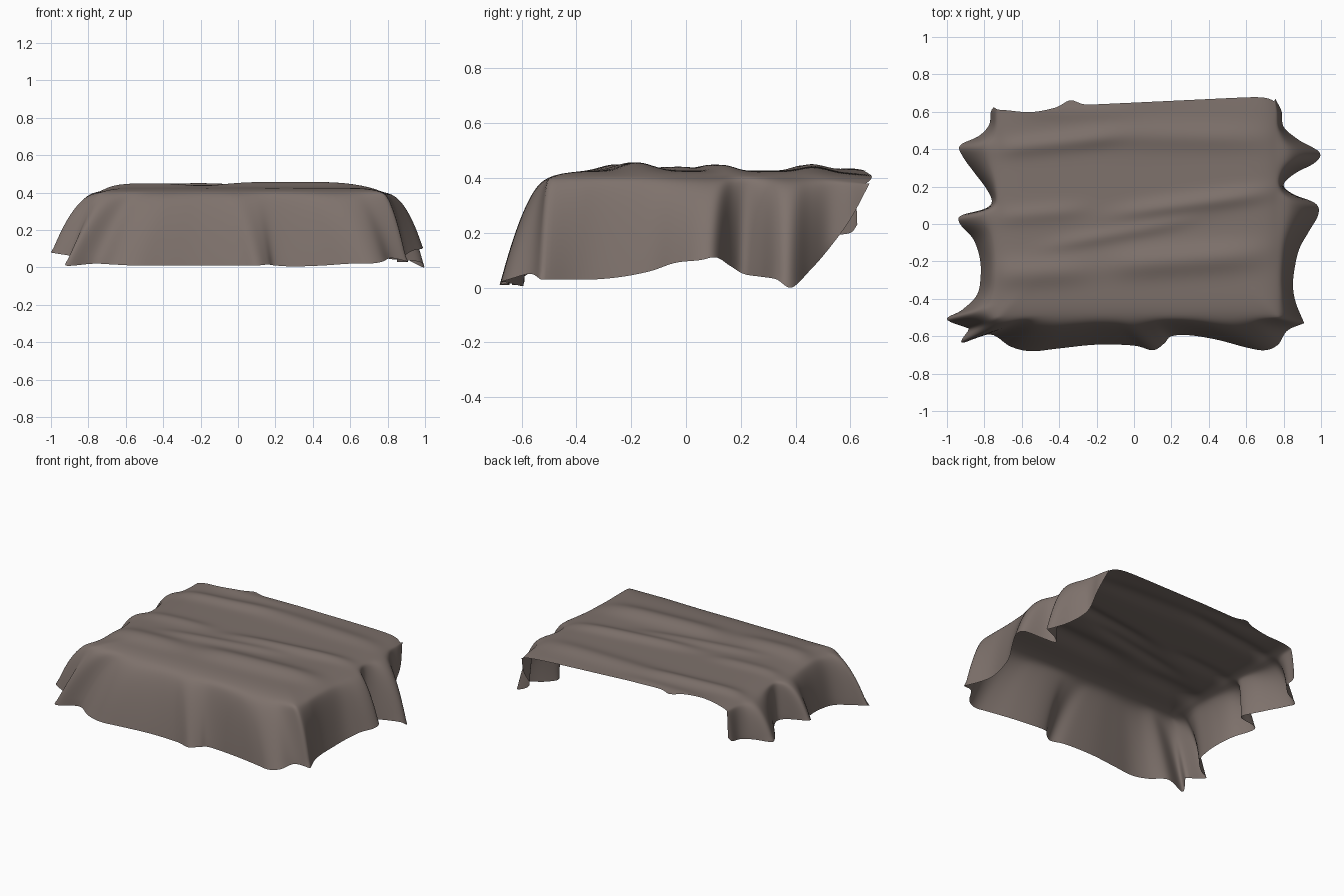
import bpy, bmesh, math
from mathutils import Vector

if "Cube" in bpy.data.objects:
    bpy.data.objects.remove(bpy.data.objects["Cube"])

NU, NV, NS = 110, 100, 18      # samples across, along the sides, down the skirt

# Hem of the three hanging sides: left and right run front to back, front runs left to right
LEFT = [(-.88, -.56, .06), (-1, -.51, .08), (-.92, -.46, .08), (-.84, -.38, .09),
        (-.82, -.28, .10), (-.825, -.18, .11), (-.86, -.08, .13), (-.93, 0, .16),
        (-.925, .045, .17), (-.80, .08, .16), (-.76, .12, .15), (-.79, .19, .15),
        (-.85, .27, .16), (-.915, .36, .17), (-.93, .42, .17), (-.83, .47, .18),
        (-.775, .53, .19), (-.765, .60, .20), (-.75, .625, .23)]
RIGHT = [(.91, -.53, .03), (.865, -.42, .03), (.85, -.33, .03), (.86, -.23, .04),
         (.885, -.13, .06), (.935, -.04, .09), (.985, .05, .10), (.97, .11, .11),
         (.85, .16, .08), (.80, .21, .05), (.86, .27, .04), (.97, .33, .03),
         (.99, .385, 0), (.88, .45, .06), (.80, .52, .14), (.79, .60, .25), (.755, .67, .38)]
FRONT = [(-.88, -.56, .06), (-.92, -.635, .01), (-.77, -.59, .02), (-.66, -.655, .015),
         (-.55, -.68, .01), (-.40, -.665, .01), (-.20, -.645, .01), (0, -.65, .01),
         (.10, -.675, .01), (.16, -.64, .015), (.20, -.60, .01), (.30, -.595, .005),
         (.45, -.62, .01), (.60, -.66, .02), (.70, -.675, .02), (.77, -.645, .03),
         (.82, -.57, .05), (.91, -.53, .03)]
# Wrinkles on the top: centre x, centre y, half length, slope, height, half width
RIDGES = [(-.55, -.26, .32, .05, .025, .07), (.28, -.19, .42, .07, .032, .075),
          (-.08, -.05, .38, .18, .016, .035), (.32, .11, .42, .14, .022, .05),
          (-.45, .43, .35, .10, .020, .05), (.25, .47, .5, -.02, .018, .07),
          (-.55, .05, .28, .08, .014, .05), (-.3, .60, .3, 0, .008, .04)]


def spline(pts, n):
    """Evenly sampled smooth curve through the points."""
    p = [Vector(q) for q in pts]
    p = [p[0] * 2 - p[1]] + p + [p[-1] * 2 - p[-2]]
    out = []
    for i in range(n + 1):
        f = i / n * (len(pts) - 1)
        k = min(int(f), len(pts) - 2)
        t = f - k
        a, b, c, d = p[k:k + 4]
        out.append(.5 * (2 * b + (c - a) * t + (2 * a - 5 * b + 4 * c - d) * t * t
                         + (3 * b - a - 3 * c + d) * t ** 3))
    return out


def top_height(x, y, back):
    edge = max(0, min(x + .73, .77 - x, y + .5))
    fade = 1 - math.exp(-edge / .06)
    z = .402 + .025 * fade
    for cx, cy, length, slope, h, w in RIDGES:
        dx = x - cx
        dy = y - cy - slope * dx
        z += h * math.exp(-(dx / length) ** 4 - (dy / w) ** 2) * (.35 + .65 * fade)
    return z - .03 * back * max(0, x)


def rim_y(hem, back):
    y0, y1 = hem[0].y, hem[-1].y
    return [-.5 + (back + .5) * (p.y - y0) / (y1 - y0) for p in hem]


left, right, front = spline(LEFT, NV), spline(RIGHT, NV), spline(FRONT, NU)
ly, ry = rim_y(left, .615), rim_y(right, .685)

bm = bmesh.new()
# Top sheet
grid = []
for j in range(NV + 1):
    row = []
    back = (j / NV) ** 6
    for i in range(NU + 1):
        u = i / NU
        x = -.73 + 1.5 * u
        y = ly[j] * (1 - u) + ry[j] * u
        y += back * (.03 * math.exp(-((x + .34) / .05) ** 2)
                     - .025 * math.exp(-((x + .55) / .13) ** 2)
                     - .03 * math.exp((x - .77) / .04))
        row.append(bm.verts.new((x - .02 * back * u ** 6, y, top_height(x, y, back))))
    grid.append(row)
for j in range(NV):
    for i in range(NU):
        bm.faces.new((grid[j][i], grid[j][i + 1], grid[j + 1][i + 1], grid[j + 1][i]))

# Hanging skirt on left, front and right, open at the back
rim = [grid[j][0] for j in range(NV, 0, -1)] + grid[0] + [grid[j][NU] for j in range(1, NV + 1)]
hem = left[:0:-1] + front + right[1:]
prev = rim
for k in range(1, NS + 1):
    t = k / NS
    ring = []
    for n, (r, h) in enumerate(zip(rim, hem)):
        a = r.co
        # the front panel hangs straighter than the sides
        f = min(1, max(0, min(n - NV + 8, NV + NU + 8 - n) / 16))
        sx, sy, drop = t ** (.66 + .3 * f), t ** (.66 + .08 * f), t ** (1.5 - .2 * f)
        ring.append(bm.verts.new((a.x + (h.x - a.x) * sx, a.y + (h.y - a.y) * sy,
                                  a.z + (max(h.z, 0) - a.z) * drop)))
    for i in range(len(rim) - 1):
        bm.faces.new((prev[i], ring[i], ring[i + 1], prev[i + 1]))
    prev = ring

# Relax the cloth, keeping its border
inner = [v for v in bm.verts if not v.is_boundary]
for _ in range(4):
    bmesh.ops.smooth_vert(bm, verts=inner, factor=.5,
                          use_axis_x=True, use_axis_y=True, use_axis_z=True)
for f in bm.faces:
    f.smooth = True

me = bpy.data.meshes.new("draped_cloth")
bm.to_mesh(me)
bm.free()
cloth = bpy.data.objects.new("draped_cloth", me)
bpy.context.collection.objects.link(cloth)

mat = bpy.data.materials.new("taupe fabric")
mat.diffuse_color = (.21, .168, .15, 1)
mat.use_nodes = True
mat.node_tree.nodes["Principled BSDF"].inputs["Base Color"].default_value = mat.diffuse_color
me.materials.append(mat)
